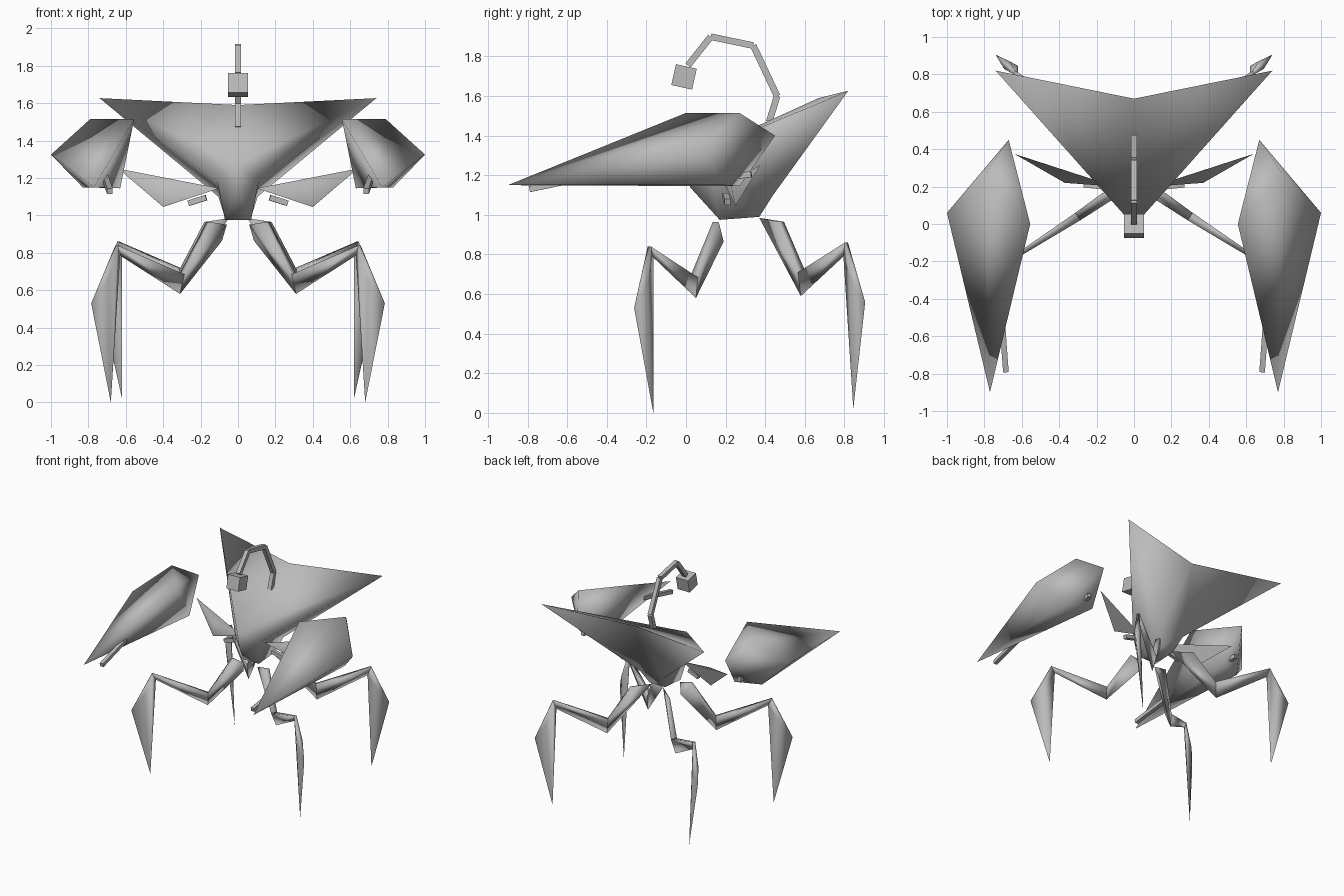
import bpy, bmesh
from mathutils import Vector

cube = bpy.data.objects.get("Cube")
if cube:
    bpy.data.objects.remove(cube, do_unlink=True)

grey = bpy.data.materials.new("plain_grey")
grey.use_nodes = True
grey.diffuse_color = (0.5, 0.5, 0.5, 1)
grey.node_tree.nodes["Principled BSDF"].inputs["Base Color"].default_value = (0.5, 0.5, 0.5, 1)


def finish(name, bm, mirror=False, angle=2.0):
    bmesh.ops.recalc_face_normals(bm, faces=bm.faces)
    mesh = bpy.data.meshes.new(name)
    bm.to_mesh(mesh)
    bm.free()
    mesh.materials.append(grey)
    ob = bpy.data.objects.new(name, mesh)
    bpy.context.collection.objects.link(ob)
    bpy.ops.object.select_all(action='DESELECT')
    ob.select_set(True)
    bpy.context.view_layer.objects.active = ob
    bpy.ops.object.shade_smooth_by_angle(angle=angle)
    if mirror:
        ob.modifiers.new("both_sides", 'MIRROR')
    return ob


def hulls(name, groups, angle=2.0):
    """One mirrored object made of a convex shell around each group of points."""
    bm = bmesh.new()
    for points in groups:
        verts = [bm.verts.new(p) for p in points]
        res = bmesh.ops.convex_hull(bm, input=verts)
        inside = [v for v in res["geom_interior"] if isinstance(v, bmesh.types.BMVert)]
        bmesh.ops.delete(bm, geom=inside, context='VERTS')
    return finish(name, bm, True, angle)


def add_rod(bm, a, b, width):
    """Square bar between two points."""
    a, b = Vector(a), Vector(b)
    made = bmesh.ops.create_cube(bm, size=1)["verts"]
    bmesh.ops.scale(bm, vec=(width, width, (b - a).length), verts=made)
    turn = (b - a).to_track_quat('Z', 'X').to_matrix()
    bmesh.ops.rotate(bm, matrix=turn, verts=made)
    bmesh.ops.translate(bm, vec=(a + b) / 2, verts=made)


def rod(name, a, b, width):
    bm = bmesh.new()
    add_rod(bm, a, b, width)
    return finish(name, bm, True, 0.5)


# Body: winged shield on a narrow neck
bm = bmesh.new()
notch = bm.verts.new((0, 0.67, 1.59))
brow = bm.verts.new((0, -0.01, 1.28))
chin = bm.verts.new((0, 0.02, 1.14))
half = {}
for s in (-1, 1):
    half[s] = [bm.verts.new((s * x, y, z)) for x, y, z in (
        (0.74, 0.82, 1.627), (0.11, 0.12, 1.18), (0.105, 0.44, 1.1),
        (0.07, 0.17, 0.975), (0.07, 0.37, 0.99))]
    tip, cheek, nape, front, back = half[s]
    for f in ((notch, tip, brow), (tip, cheek, brow), (tip, nape, cheek),
              (notch, nape, tip), (brow, cheek, chin), (chin, cheek, front),
              (cheek, nape, back, front)):
        bm.faces.new(f)
l, r = half[-1], half[1]
for f in ((notch, l[2], r[2]), (l[2], l[4], r[4], r[2]),
          (l[3], r[3], r[4], l[4]), (chin, l[3], r[3])):
    bm.faces.new(f)
finish("body_shield", bm)

# Curled lure stalk and its cube
path = [(0, 0.42, 1.47), (0, 0.46, 1.6), (0, 0.34, 1.855), (0, 0.125, 1.9), (0, 0.01, 1.755)]
bm = bmesh.new()
for a, b in zip(path, path[1:]):
    add_rod(bm, a, b, 0.033)
finish("lure_stalk", bm, angle=0.5)
bm = bmesh.new()
bmesh.ops.create_cube(bm, size=0.108)
lure = finish("lure_cube", bm, angle=0.5)
lure.location = (0, -0.01, 1.697)
lure.rotation_euler.x = -0.22

# Arms and the big pointed claws
hulls("arm", [[(0.1, 0.2, 1.145), (0.37, 0.22, 1.175), (0.37, 0.26, 1.17),
               (0.4, 0.25, 1.045), (0.64, 0.375, 1.25)]])
hulls("claw", [[(0.77, -0.9, 1.15), (0.555, 0, 1.515), (0.79, 0.27, 1.515),
                (1.0, 0.06, 1.325), (0.67, 0.45, 1.4), (0.63, 0.27, 1.145),
                (0.83, 0.2, 1.15)]])
rod("claw_front_rod", (0.685, -0.79, 1.13), (0.71, -0.45, 1.2), 0.03)
rod("claw_rear_rod", (0.69, 0.2, 1.19), (0.71, 0.33, 1.205), 0.03)
rod("arm_rod", (0.17, 0.2, 1.095), (0.265, 0.21, 1.065), 0.03)


# Legs: wedge thigh, wedge calf and a long blade shank
def leg(name, hip, knee, ankle, shank):
    d = Vector(ankle[0]) - Vector(hip[0])
    side = Vector((-d.y, d.x, 0)).normalized()

    def wedge(joint, width):
        top, *rest = map(Vector, joint)
        return [top + side * width, top - side * width, *rest]

    bulge, foot = map(Vector, shank)
    middle = (bulge + Vector(ankle[1])) / 2
    bent = wedge(knee, 0.024)
    hulls(name, [wedge(hip, 0.018) + bent, bent + wedge(ankle, 0.01),
                 wedge(ankle, 0.01) + [bulge, foot, middle + side * 0.025,
                                       middle - side * 0.025]])


leg("front_leg",
    ((0.16, 0.15, 0.965), (0.06, 0.165, 0.95), (0.085, 0.19, 0.865)),
    ((0.3, 0.04, 0.685), (0.31, 0.05, 0.58)),
    ((0.65, -0.185, 0.84), (0.63, -0.165, 0.785)),
    ((0.785, -0.262, 0.53), (0.68, -0.165, 0.0)))
leg("back_leg",
    ((0.17, 0.48, 0.965), (0.05, 0.37, 0.985)),
    ((0.3, 0.585, 0.71), (0.31, 0.58, 0.59)),
    ((0.64, 0.81, 0.86), (0.62, 0.795, 0.79)),
    ((0.74, 0.905, 0.56), (0.62, 0.845, 0.02)))
